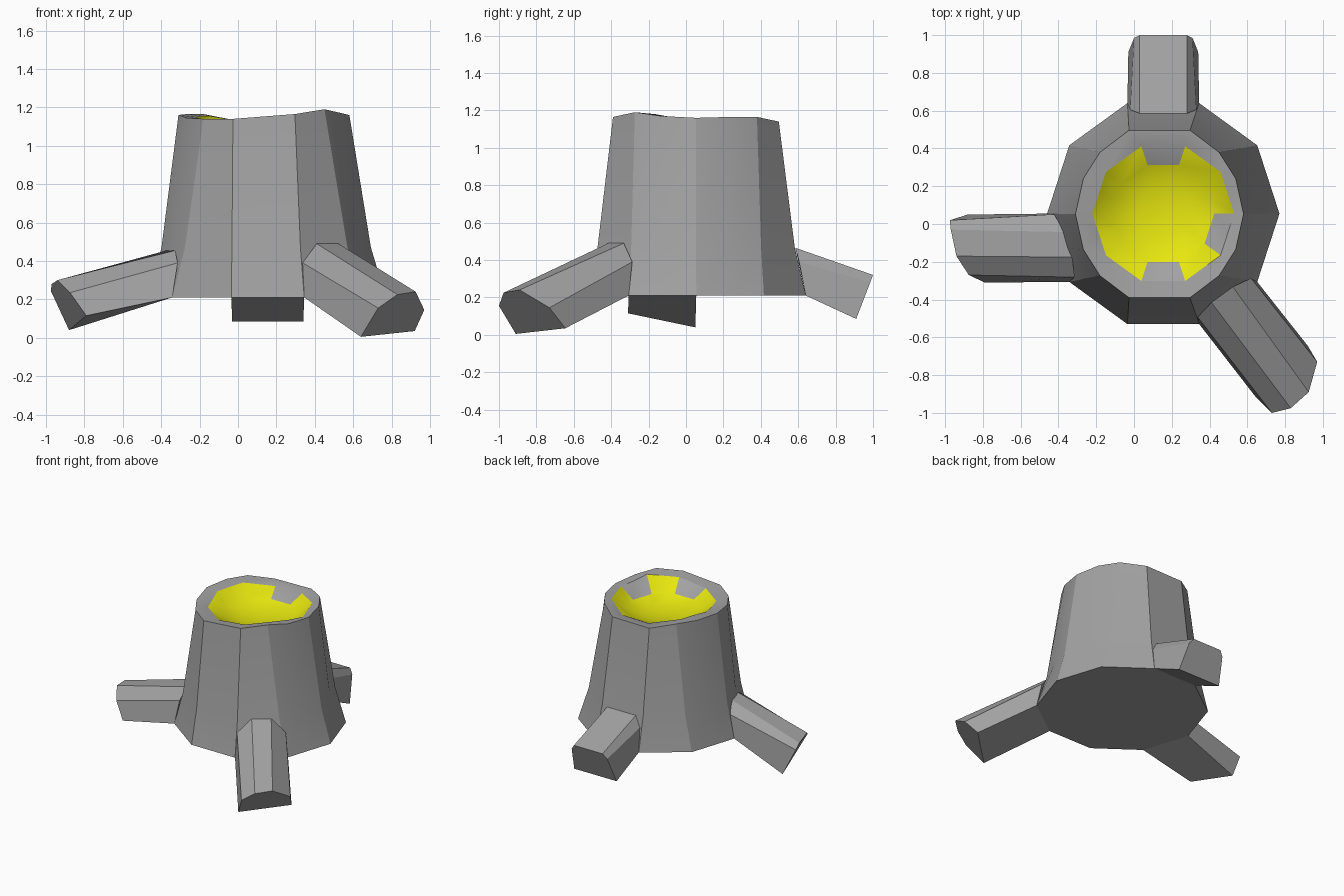
import bpy, math
from mathutils import Vector

cube = bpy.data.objects.get("Cube")
if cube:
    bpy.data.objects.remove(cube)


def material(name, color):
    m = bpy.data.materials.new(name)
    m.use_nodes = True
    m.diffuse_color = color
    m.node_tree.nodes["Principled BSDF"].inputs["Base Color"].default_value = color
    return m


GREY = material("grey bark", (0.36, 0.36, 0.36, 1))
YELLOW = material("yellow heart", (0.8, 0.8, 0.005, 1))


def make(name, verts, faces, mats, indices=None, angle=25):
    mesh = bpy.data.meshes.new(name)
    mesh.from_pydata(verts, [], faces)
    for m in mats:
        mesh.materials.append(m)
    if indices:
        for poly, i in zip(mesh.polygons, indices):
            poly.material_index = i
    ob = bpy.data.objects.new(name, mesh)
    bpy.context.collection.objects.link(ob)
    bpy.ops.object.select_all(action="DESELECT")
    ob.select_set(True)
    bpy.context.view_layer.objects.active = ob
    # Make every normal point outwards
    bpy.ops.object.mode_set(mode="EDIT")
    bpy.ops.mesh.select_all(action="SELECT")
    bpy.ops.mesh.normals_make_consistent(inside=False)
    bpy.ops.object.mode_set(mode="OBJECT")
    bpy.ops.object.shade_smooth_by_angle(angle=math.radians(angle))
    return ob


# Columns: (angle on the ten-sided base, angle on the rim, rim radius factor)
quarter = [(0, 0, 1), (18, 25, 1), (36, 46, 1.02), (72, 70, 1.06)]
half = quarter + [(180 - a, 180 - b, f) for a, b, f in quarter[:0:-1]]
columns = half + [(a + 180, b + 180, f) for a, b, f in half]
rim_z = [1.16, 1.165, 1.165, 1.14, 1.135, 1.165, 1.165,
         1.16, 1.145, 1.14, 1.14, 1.165, 1.19, 1.17]
CENTER = Vector((0.155, 0.055, 0))


def polar(center, angle, r, z):
    a = math.radians(angle)
    return Vector((center.x + r * math.cos(a), center.y + r * math.sin(a), z))


def decagon(r, z):
    """Ring whose extra columns lie on the sides of a ten-sided outline."""
    return [polar(CENTER, a, r * (math.cos(math.radians(18)) if a % 36 else 1), z)
            for a, b, f in columns]


# Stump: flared wall, wavy rim and hollow top as one loft
base = decagon(0.615, 0.21)
rim = [polar(Vector((0.135, 0.053, 0)), b, 0.445 * f, z)
       for (a, b, f), z in zip(columns, rim_z)]
flare = [p.lerp(q, 0.41) for p, q in zip(base, rim)]
for p in flare:
    p.z = 0.47
lip = decagon(0.375, 0)
for p, z in zip(lip, rim_z):
    p.z = z - 0.01
rings = [base, flare, rim, lip, decagon(0.27, 1.07), decagon(0.14, 1.035)]
n = len(columns)
verts = [p for ring in rings for p in ring] + [Vector((CENTER.x, CENTER.y, 1.025))]
faces, tint = [list(range(n))], [0]
grey_sectors = {3, 10, 12, 13}
for k in range(len(rings) - 1):
    for i in range(n):
        j = (i + 1) % n
        faces.append([k * n + i, k * n + j, (k + 1) * n + j, (k + 1) * n + i])
        tint.append(int(k == 4 or (k == 3 and i not in grey_sectors)))
last = (len(rings) - 1) * n
for i in range(n):
    faces.append([last + i, last + (i + 1) % n, len(verts) - 1])
    tint.append(1)
make("stump", verts, faces, [GREY, YELLOW], tint)


# Roots: six-sided branches growing from the sides of the base
def root(name, angle, top_half, top_z, tip):
    a = math.radians(angle)
    out = Vector((math.cos(a), math.sin(a), 0))
    side = Vector((-math.sin(a), math.cos(a), 0))
    profile = [(0.585, 0.19, 0.21), (0.55, 0.175, 0.39), (0.53, top_half, top_z)]
    start = [CENTER + out * r - side * t + Vector((0, 0, z)) for r, t, z in profile]
    start += [CENTER + out * r + side * t + Vector((0, 0, z)) for r, t, z in profile[::-1]]
    sides = [[i, (i + 1) % 6, (i + 1) % 6 + 6, i + 6] for i in range(6)]
    make(name, start + [Vector(p) for p in tip],
         [list(range(6)), list(range(6, 12))] + sides, [GREY], angle=15)


root("front_left_root", 306, 0.07, 0.49,
     [(0.64, -0.91, 0.005), (0.73, -1, 0.155), (0.83, -0.975, 0.225),
      (0.925, -0.89, 0.24), (0.97, -0.73, 0.145), (0.92, -0.645, 0.035)])
root("right_root", 198, 0.07, 0.455,
     [(-0.88, 0.05, 0.04), (-0.975, 0.02, 0.245), (-0.97, -0.03, 0.28),
      (-0.94, -0.17, 0.30), (-0.875, -0.27, 0.235), (-0.79, -0.31, 0.115)])
root("back_root", 90, 0.125, 0.465,
     [(0.34, 0.91, 0.085), (0.31, 0.985, 0.28), (0.28, 1, 0.32),
      (0.03, 1, 0.32), (0, 0.985, 0.28), (-0.03, 0.91, 0.085)])
